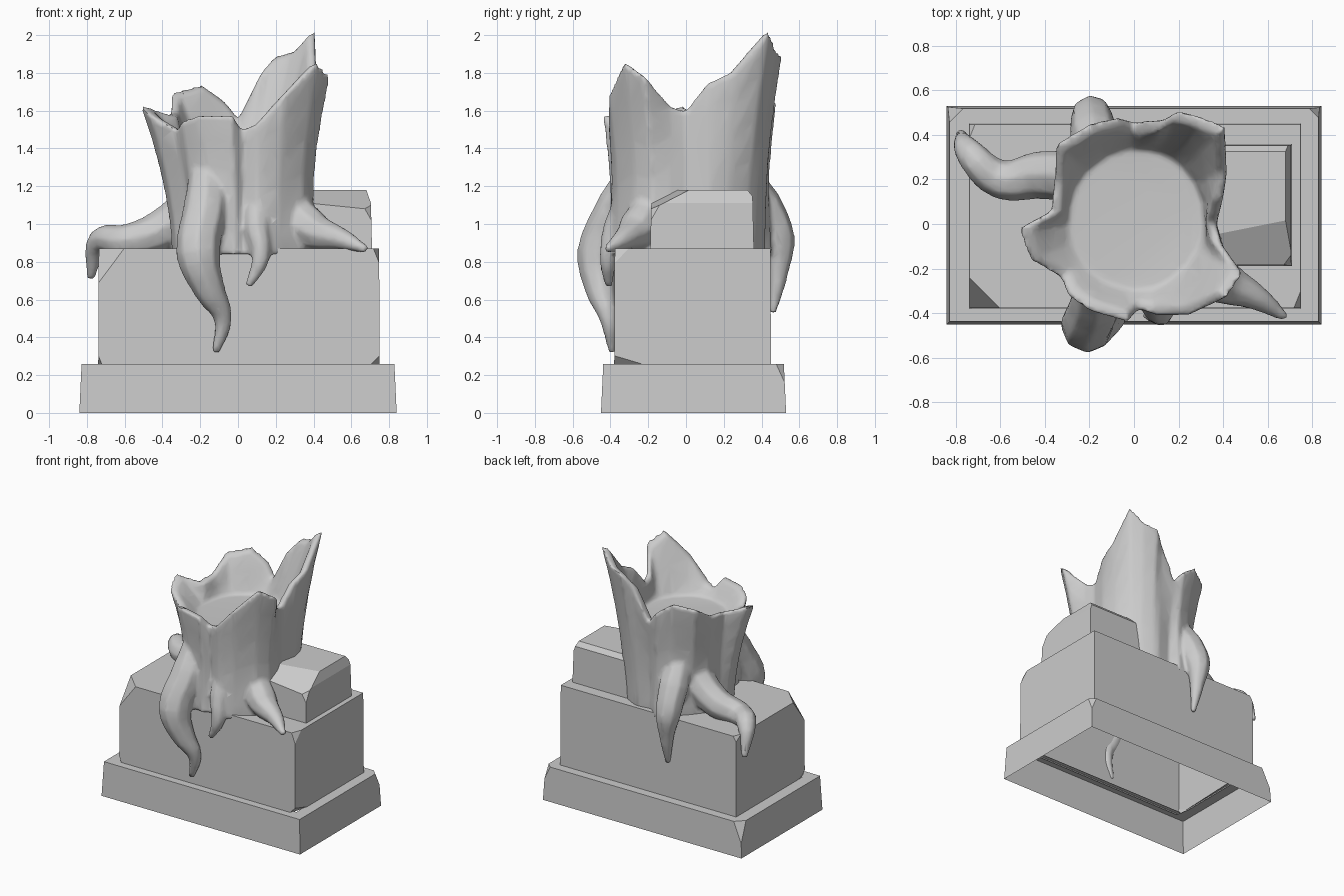
import bpy, bmesh, math
from mathutils import Vector

if "Cube" in bpy.data.objects:
    bpy.data.objects.remove(bpy.data.objects["Cube"])


def finish(name, bm):
    bmesh.ops.recalc_face_normals(bm, faces=bm.faces)
    me = bpy.data.meshes.new(name)
    bm.to_mesh(me)
    bm.free()
    ob = bpy.data.objects.new(name, me)
    bpy.context.collection.objects.link(ob)
    return ob


def select(obs, active):
    bpy.ops.object.select_all(action='DESELECT')
    for ob in obs:
        ob.select_set(True)
    bpy.context.view_layer.objects.active = active


def stone(name, lo, hi, taper, cuts, ring=0):
    """Rough box with corners chipped off by planes; open underneath."""
    bm = bmesh.new()
    bmesh.ops.create_cube(bm, size=1)
    lo, hi = Vector(lo), Vector(hi)
    mid = (lo + hi) / 2
    for v in bm.verts:
        top = v.co.z > 0
        v.co = Vector([mid[i] + v.co[i] * (hi[i] - lo[i]) for i in range(3)])
        if top:
            v.co.x -= taper * math.copysign(1, v.co.x - mid.x)
            v.co.y -= taper * math.copysign(1, v.co.y - mid.y)
    for p, n in cuts:
        bmesh.ops.bisect_plane(bm, geom=bm.verts[:] + bm.edges[:] + bm.faces[:],
                               plane_co=p, plane_no=n, clear_outer=True)
        bmesh.ops.holes_fill(bm, edges=[e for e in bm.edges if e.is_boundary])
    bmesh.ops.recalc_face_normals(bm, faces=bm.faces)
    bottom = [f for f in bm.faces if f.normal.z < -0.9]
    bmesh.ops.delete(bm, geom=bottom, context='FACES')
    if ring:  # the top is only a ledge around the block above
        top = [f for f in bm.faces if f.normal.z > 0.9]
        bmesh.ops.inset_region(bm, faces=top, thickness=ring)
        bmesh.ops.delete(bm, geom=top, context='FACES')
    return finish(name, bm)


# Stone plinth, main block and upper block
stone("plinth", (-.84, -.45, 0), (.84, .53, .26), .012,
      [((-.77, .52, .25), (-1, 1, .5)), ((.79, .52, .25), (1, 1, .5))], ring=.125)
stone("main_block", (-.74, -.38, .25), (.75, .45, .87), .003,
      [((-.61, -.37, .87), (-1, -1, .75)),
       ((.72, -.37, .87), (1, -.4, .4)),
       ((-.72, -.37, .25), (-1, -.2, -.4)),
       ((.70, -.37, .25), (1, -.3, -1)),
       ((-.72, .43, .87), (-1, .4, .6))])
stone("upper_block", (.05, -.19, .85), (.71, .36, 1.18), .008,
      [((.5, -.02, 1.18), (.1, -.5, 1)), ((.5, .325, 1.18), (0, 1.2, 1)),
       ((.69, .1, 1.15), (1, 0, .35)), ((.69, -.16, 1.09), (1, -1, .6))])

# Torn rim of the stump, going round counter-clockwise
rim = [(.37, 0, 1.60), (.40, .12, 1.75), (.42, .25, 1.81), (.41, .44, 2.025),
       (.31, .48, 1.92), (.20, .51, 1.89), (.13, .47, 1.81), (0, .46, 1.56),
       (-.07, .48, 1.65), (-.20, .45, 1.74), (-.35, .36, 1.70), (-.36, .20, 1.60),
       (-.37, .06, 1.58), (-.52, -.02, 1.63), (-.47, -.16, 1.58), (-.33, -.24, 1.50),
       (-.30, -.32, 1.55), (-.20, -.39, 1.58), (-.03, -.44, 1.58), (.02, -.38, 1.50),
       (.10, -.41, 1.53), (.25, -.41, 1.69), (.42, -.33, 1.86), (.49, -.22, 1.78),
       (.39, -.08, 1.62)]
root_angles = [-115, -75, -35, 113, 150]
n = len(rim)


def flare(ang):
    best = 0
    for a in root_angles:
        d = (math.degrees(ang) - a + 180) % 360 - 180
        best = max(best, math.exp(-(d / 18) ** 2))
    return best


# Hollow stump: outer wall, inner wall and floor
bm = bmesh.new()
rings = []
for s in [0, .12, .25, .42, .6, .8, 1]:
    row = []
    for i, (x, y, z) in enumerate(rim):
        a = math.atan2(y - .02, x - .02)
        groove = z < min(rim[i - 1][2], rim[(i + 1) % n][2])
        k = 1 + .14 * flare(a) * max(0, 1 - s / .5) - (.09 if groove else -.015)
        body = Vector((.03 + .375 * k * math.cos(a), .02 + .405 * k * math.sin(a), 0))
        p = body.lerp(Vector((x, y, 0)), s ** 1.7)
        p.z = .84 + (z - .84) * s
        row.append(bm.verts.new(p))
    rings.append(row)
FLOOR = 1.44
for s in (.03, .5, 1):
    row = []
    for x, y, z in rim:
        a = math.atan2(y - .02, x - .02)
        q = 1 - .05 / math.hypot(x, y)
        b = Vector((.01 + .31 * math.cos(a), .02 + .32 * math.sin(a), FLOOR))
        row.append(bm.verts.new(Vector((x * q, y * q, z - .01)).lerp(b, s)))
    rings.append(row)
for lower, upper in zip(rings, rings[1:]):
    for i in range(n):
        j = (i + 1) % n
        bm.faces.new((lower[i], lower[j], upper[j], upper[i]))
for row, z in ((rings[-1], FLOOR), (rings[0], .84)):
    centre = bm.verts.new((0, .02, z))
    for i in range(n):
        bm.faces.new((row[i], row[(i + 1) % n], centre))
stump = finish("stump", bm)


# Tapered roots as curves: x, y, z, radius
def root(name, pts):
    cu = bpy.data.curves.new(name, 'CURVE')
    cu.dimensions = '3D'
    cu.bevel_depth = 1
    cu.bevel_resolution = 2
    cu.resolution_u = 4
    cu.use_fill_caps = True
    sp = cu.splines.new('BEZIER')
    sp.bezier_points.add(len(pts) - 1)
    for b, (x, y, z, r) in zip(sp.bezier_points, pts):
        b.co = (x, y, z)
        b.radius = r
        b.handle_left_type = b.handle_right_type = 'AUTO'
    ob = bpy.data.objects.new(name, cu)
    bpy.context.collection.objects.link(ob)
    select([ob], ob)
    bpy.ops.object.convert(target='MESH')
    return bpy.context.view_layer.objects.active


roots = [
    root("front_long_root", [(-.17, -.22, 1.36, .08), (-.17, -.35, 1.1, .12),
                             (-.21, -.46, .84, .12), (-.15, -.45, .65, .085),
                             (-.08, -.41, .5, .05), (-.12, -.39, .32, .022)]),
    root("front_small_root", [(.10, -.26, 1.25, .06), (.10, -.37, .98, .07),
                              (.12, -.41, .82, .05), (.055, -.41, .67, .022)]),
    root("right_root", [(.22, -.12, 1.22, .09), (.38, -.25, .98, .11),
                        (.55, -.33, .92, .06), (.68, -.42, .865, .022)]),
    root("back_root", [(-.16, .24, 1.36, .07), (-.18, .40, 1.1, .11),
                       (-.19, .485, .92, .095), (-.18, .49, .75, .055),
                       (-.17, .46, .53, .02)]),
    root("left_root", [(-.18, .2, 1.14, .13), (-.42, .22, .96, .11),
                       (-.60, .20, .91, .09), (-.73, .31, .91, .07),
                       (-.78, .41, .71, .022)])]

# Fuse roots and stump into one soft wooden body
select([stump] + roots, stump)
bpy.ops.object.join()
m = stump.modifiers.new("fuse", 'REMESH')
m.mode = 'VOXEL'
m.voxel_size = .014
m = stump.modifiers.new("soften", 'SMOOTH')
m.factor = .5
m.iterations = 7
m = stump.modifiers.new("reduce", 'DECIMATE')
m.ratio = .15
select([stump], stump)
bpy.ops.object.convert(target='MESH')
bpy.ops.object.shade_smooth_by_angle(angle=math.radians(60))
